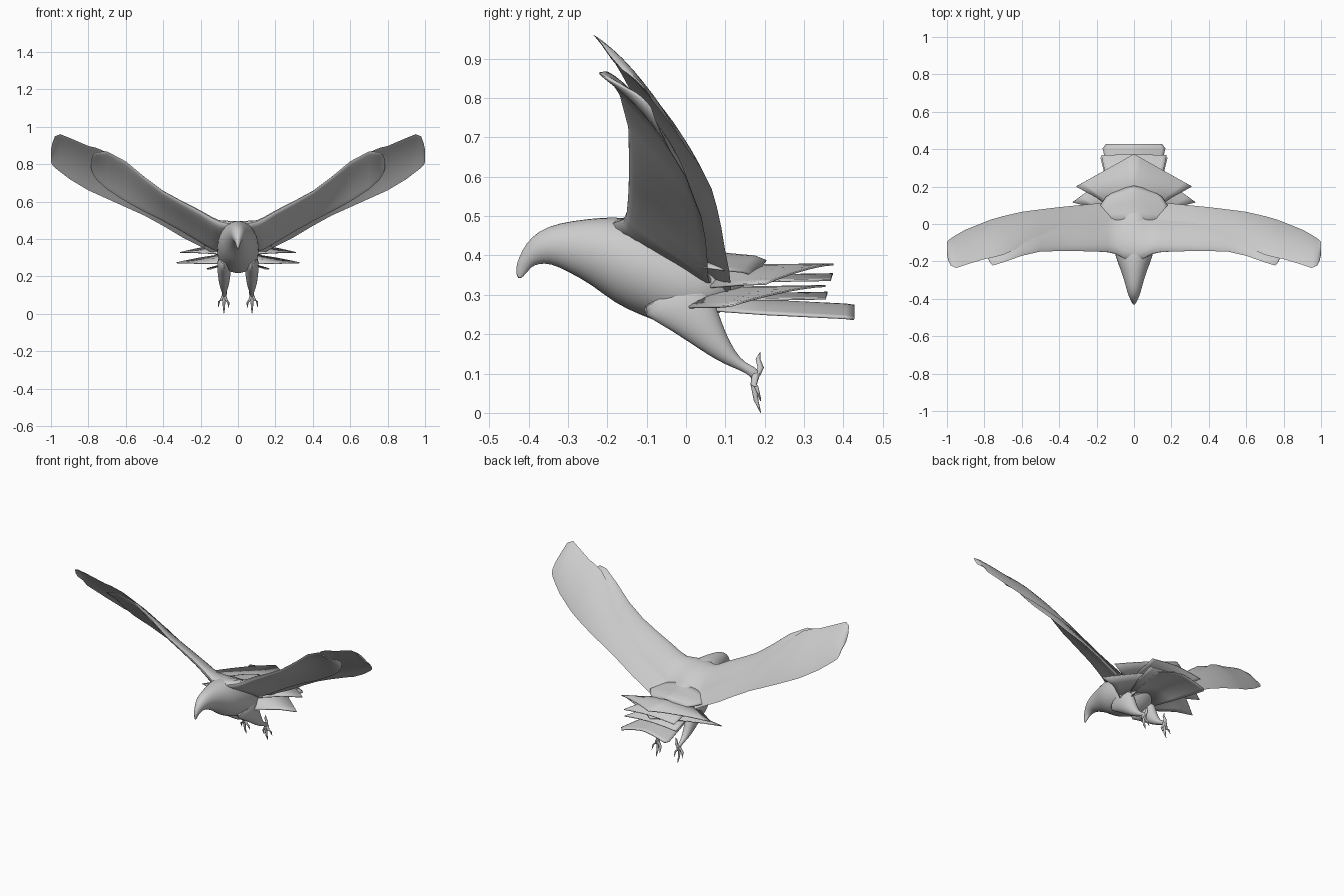
import bpy, bmesh
from math import sin, cos, pi
from mathutils import Vector


def finish(name, bm, mirror=False, subsurf=0, solid=0):
    bmesh.ops.recalc_face_normals(bm, faces=bm.faces)
    me = bpy.data.meshes.new(name)
    bm.to_mesh(me)
    bm.free()
    ob = bpy.data.objects.new(name, me)
    bpy.context.collection.objects.link(ob)
    if solid:
        ob.modifiers.new("Solid", 'SOLIDIFY').thickness = solid
    if mirror:
        ob.modifiers.new("Mirror", 'MIRROR')
    if subsurf:
        ob.modifiers.new("Subsurf", 'SUBSURF').levels = subsurf
        ob.modifiers["Subsurf"].render_levels = subsurf
    bpy.context.view_layer.objects.active = ob
    ob.select_set(True)
    bpy.ops.object.shade_smooth_by_angle(angle=0.9)
    ob.select_set(False)
    return ob


def loft(name, sections, n=16, cap_start=True, **kw):
    """Each section: front point, back point, thickness vector, camber vector, airfoil."""
    bm = bmesh.new()
    rings = []
    for a, b, thick, camber, foil in sections:
        ring = []
        for i in range(n):
            t = 2 * pi * i / n
            f = (0.4 + 0.3 * (1 + cos(t))) if foil else 1
            p = (a + b) / 2 + (a - b) / 2 * cos(t)
            ring.append(bm.verts.new(p + thick * sin(t) * f + camber * sin(t) ** 2))
        rings.append(ring)
    for r, s in zip(rings, rings[1:]):
        for i in range(n):
            j = (i + 1) % n
            bm.faces.new((r[i], r[j], s[j], s[i]))
    if cap_start:
        bm.faces.new(rings[0])
    bm.faces.new(rings[-1])
    return finish(name, bm, **kw)


def body_loft(name, rows, cx=0, **kw):
    """Rows: top y, z, bottom y, z, half width."""
    loft(name, [(Vector((cx, ty, tz)), Vector((cx, by, bz)), Vector((w, 0, 0)),
                 Vector(), False) for ty, tz, by, bz, w in rows], **kw)


def wing_loft(name, rows, camber, **kw):
    """Rows: x, leading y, z, trailing y, z, half thickness. Camber follows the chord."""
    secs = []
    for x, ly, lz, ty, tz, th in rows:
        chord = Vector((0, ty - ly, tz - lz))
        up = Vector((0, -chord.z, chord.y)).normalized()
        secs.append((Vector((x, ly, lz)), Vector((x, ty, tz)), up * th,
                     up * camber * chord.length, True))
    loft(name, secs, n=20, mirror=True, **kw)


def feather_sheet(name, rows, droop, n=16):
    """Rows: centre y, half width, z, sweep of the sides."""
    bm = bmesh.new()
    grid = []
    for y, w, z, sweep in rows:
        line = []
        for i in range(n + 1):
            v = 2 * i / n - 1
            line.append(bm.verts.new((w * v, y + sweep * abs(v), z - droop * abs(v) ** 1.5)))
        grid.append(line)
    for r, s in zip(grid, grid[1:]):
        for i in range(n):
            bm.faces.new((r[i], r[i + 1], s[i + 1], s[i]))
    finish(name, bm, solid=0.005)


# Body with head and hooked beak
body_loft("body", [
    (-.430, .345, -.422, .338, .003), (-.433, .370, -.405, .355, .009),
    (-.425, .395, -.392, .372, .016), (-.407, .432, -.375, .378, .026),
    (-.375, .464, -.345, .380, .038), (-.325, .484, -.300, .358, .050),
    (-.250, .495, -.240, .325, .072), (-.180, .502, -.180, .275, .100),
    (-.110, .492, -.120, .248, .113), (-.030, .455, -.050, .220, .116),
    (.050, .420, .020, .208, .108), (.120, .385, .070, .240, .085),
    (.170, .360, .130, .290, .040)], subsurf=1)

# Wing: fleshy arm with coverts blending into the back, then the long flight feathers
wing_loft("wing_arm", [
    (0, -.200, .475, .10, .35, .05), (.05, -.185, .482, .085, .34, .048),
    (.10, -.158, .492, .06, .33, .044), (.14, -.150, .512, .055, .345, .038),
    (.20, -.147, .548, .055, .38, .032), (.30, -.145, .600, .05, .44, .026),
    (.40, -.145, .655, .04, .495, .023), (.50, -.147, .732, .02, .545, .020),
    (.60, -.170, .815, 0, .600, .016), (.70, -.205, .868, -.04, .665, .012),
    (.755, -.222, .865, -.065, .715, .010), (.775, -.200, .850, -.078, .745, .009),
    (.785, -.155, .825, -.088, .775, .005)], .055, cap_start=False)
wing_loft("flight_feathers", [
    (.06, -.08, .43, .10, .305, .004), (.12, -.08, .45, .115, .315, .004),
    (.20, -.08, .50, .110, .36, .004), (.30, -.08, .56, .100, .41, .004),
    (.40, -.09, .62, .090, .47, .004), (.50, -.10, .70, .078, .525, .004),
    (.60, -.12, .78, .065, .57, .004), (.70, -.165, .863, .042, .615, .004),
    (.76, -.180, .888, .025, .642, .004), (.80, -.188, .897, .010, .66, .004),
    (.90, -.218, .940, -.03, .72, .004), (.95, -.235, .960, -.058, .758, .004),
    (.98, -.222, .948, -.077, .782, .004), (.993, -.195, .91, -.087, .795, .003),
    (1.0, -.165, .875, -.095, .812, .003)], .055)

# Layered rump and tail feathers, top to bottom
feather_sheet("rump_covert", [(0, .14, .425, 0), (.06, .182, .412, -.01),
                              (.12, .180, .405, -.02), (.175, .150, .40, -.03),
                              (.205, .09, .388, -.02)], .04)
feather_sheet("upper_tail_fan", [(.05, .08, .37, 0), (.20, .20, .378, -.06),
                                 (.375, .31, .380, -.175)], .05)
feather_sheet("upper_tail", [(.05, .08, .345, 0), (.20, .14, .352, 0),
                             (.373, .175, .355, -.005)], .015)
feather_sheet("lower_tail_fan", [(.04, .10, .32, -.04), (.18, .23, .322, -.09),
                                 (.355, .33, .325, -.24)], .05)
feather_sheet("middle_tail", [(.05, .08, .305, 0), (.20, .14, .305, 0),
                              (.36, .18, .308, -.005)], .015)
feather_sheet("lower_tail", [(.03, .07, .30, 0), (.20, .12, .288, 0),
                             (.405, .168, .278, 0), (.428, .15, .275, 0)], .035)

# Feathered legs
body_loft("leg", [
    (.03, .37, -.14, .262, .025), (.06, .32, -.07, .228, .038),
    (.08, .265, -.005, .187, .037), (.10, .205, .055, .147, .030),
    (.125, .155, .10, .122, .021), (.150, .127, .143, .106, .012),
    (.178, .116, .162, .094, .011), (.190, .100, .170, .082, .009)],
    cx=.074, mirror=True, subsurf=1)


# Toes: three hanging forward, one raised behind
def toe(name, pts):
    radii = (.011, .008, .006, .001)
    secs = []
    for p, r in zip(pts, radii):
        secs.append((Vector(p) + Vector((0, -r, 0)), Vector(p) + Vector((0, r, 0)),
                     Vector((r, 0, 0)), Vector(), False))
    loft(name, secs, n=8, mirror=True)


for label, dx, low in (("inner", -.026, .03), ("middle", 0, 0), ("outer", .030, .035)):
    toe(label + "_toe", [(.075, .178, .10), (.075 + dx * .5, .172, .072),
                         (.075 + dx * .9, .178, low + .032), (.075 + dx, .190, low)])
toe("hind_toe", [(.072, .178, .095), (.067, .190, .115), (.063, .183, .137), (.061, .189, .155)])
